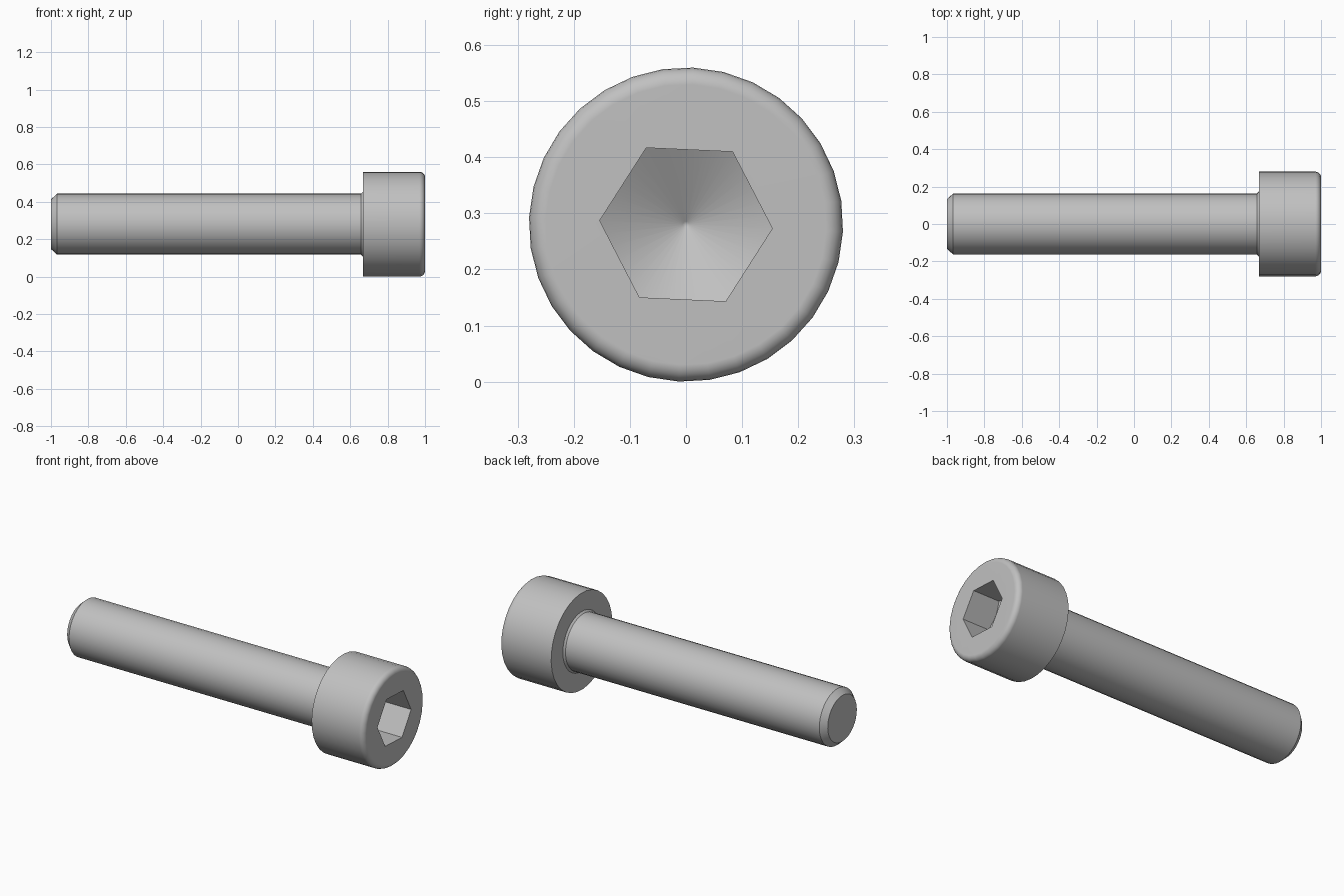
import bpy, bmesh
from math import cos, sin, pi, radians
from mathutils import Vector

if "Cube" in bpy.data.objects:
    bpy.data.objects.remove(bpy.data.objects["Cube"])

SEGMENTS = 32
AXIS_Z = 0.28
TURN = radians(-2.6)
HEAD_R, SHANK_R, HEX_R = 0.28, 0.163, 0.154
SEAT_X, FILLET, SOCKET_X = 0.667, 0.03, 0.833

steel = bpy.data.materials.new("grey_steel")
steel.use_nodes = True
colour = (0.53, 0.53, 0.53, 1)
steel.diffuse_color = colour
steel.node_tree.nodes["Principled BSDF"].inputs["Base Color"].default_value = colour


def ring(bm, points):
    return [bm.verts.new(p) for p in points]


def circle(x, r):
    angles = [TURN + 2 * pi * i / SEGMENTS for i in range(SEGMENTS)]
    return [Vector((x, r * cos(a), r * sin(a))) for a in angles]


def skin(bm, a, b):
    """Join two rings of equal length with quads."""
    for i in range(len(a)):
        j = (i + 1) % len(a)
        bm.faces.new((a[i], a[j], b[j], b[i]))


def lathe(bm, profile):
    """Revolve (x, radius) points about the screw axis, capping the start."""
    rings = [ring(bm, circle(x, r)) for x, r in profile]
    bm.faces.new(rings[0])
    for a, b in zip(rings, rings[1:]):
        skin(bm, a, b)
    return rings[-1]


def finish(bm, name):
    bmesh.ops.recalc_face_normals(bm, faces=bm.faces[:])
    mesh = bpy.data.meshes.new(name)
    bm.to_mesh(mesh)
    bm.free()
    mesh.materials.append(steel)
    mesh.shade_smooth()
    mesh.set_sharp_from_angle(angle=radians(30))
    obj = bpy.data.objects.new(name, mesh)
    obj.location.z = AXIS_Z
    bpy.context.collection.objects.link(obj)
    obj.modifiers.new("even_shading", "WEIGHTED_NORMAL").keep_sharp = True


# Shank with chamfered tip and a small flare under the head
bm = bmesh.new()
end = lathe(bm, [(-1, SHANK_R - 0.03), (-0.967, SHANK_R), (SEAT_X - 0.01, SHANK_R),
                 (SEAT_X, SHANK_R + 0.01), (SEAT_X + 0.01, SHANK_R + 0.01)])
bm.faces.new(end)
finish(bm, "shank")

# Head with rounded outer rim
bm = bmesh.new()
rim = [(1 - FILLET * (1 - sin(t)), HEAD_R - FILLET * (1 - cos(t)))
       for t in [pi / 2 * i / 5 for i in range(6)]]
face_edge = lathe(bm, [(SEAT_X, HEAD_R)] + rim)

# Hexagonal socket with a drilled conical floor
corners = [Vector((0, HEX_R * cos(TURN + i * pi / 3), HEX_R * sin(TURN + i * pi / 3)))
           for i in range(6)]
hexagon = [corners[i].lerp(corners[(i + 1) % 6], k / 6) for i in range(6) for k in range(6)]


def cone_ring(scale):
    return [Vector((SOCKET_X - 0.577 * (HEX_R - p.length * scale), p.y * scale, p.z * scale))
            for p in hexagon]


mouth = ring(bm, [p + Vector((1, 0, 0)) for p in hexagon])
floor = ring(bm, cone_ring(1))
centre = ring(bm, cone_ring(0.04))
skin(bm, mouth, floor)
skin(bm, floor, centre)
apex = bm.verts.new((SOCKET_X - 0.577 * HEX_R, 0, 0))
for i, v in enumerate(centre):
    bm.faces.new((v, centre[(i + 1) % len(centre)], apex))

# Flat annular face between the rim and the socket mouth
borders = [bm.edges.get((loop[i - 1], loop[i]))
           for loop in (face_edge, mouth) for i in range(len(loop))]
bmesh.ops.triangle_fill(bm, edges=borders, use_beauty=True, normal=(1, 0, 0))
finish(bm, "socket_head")
